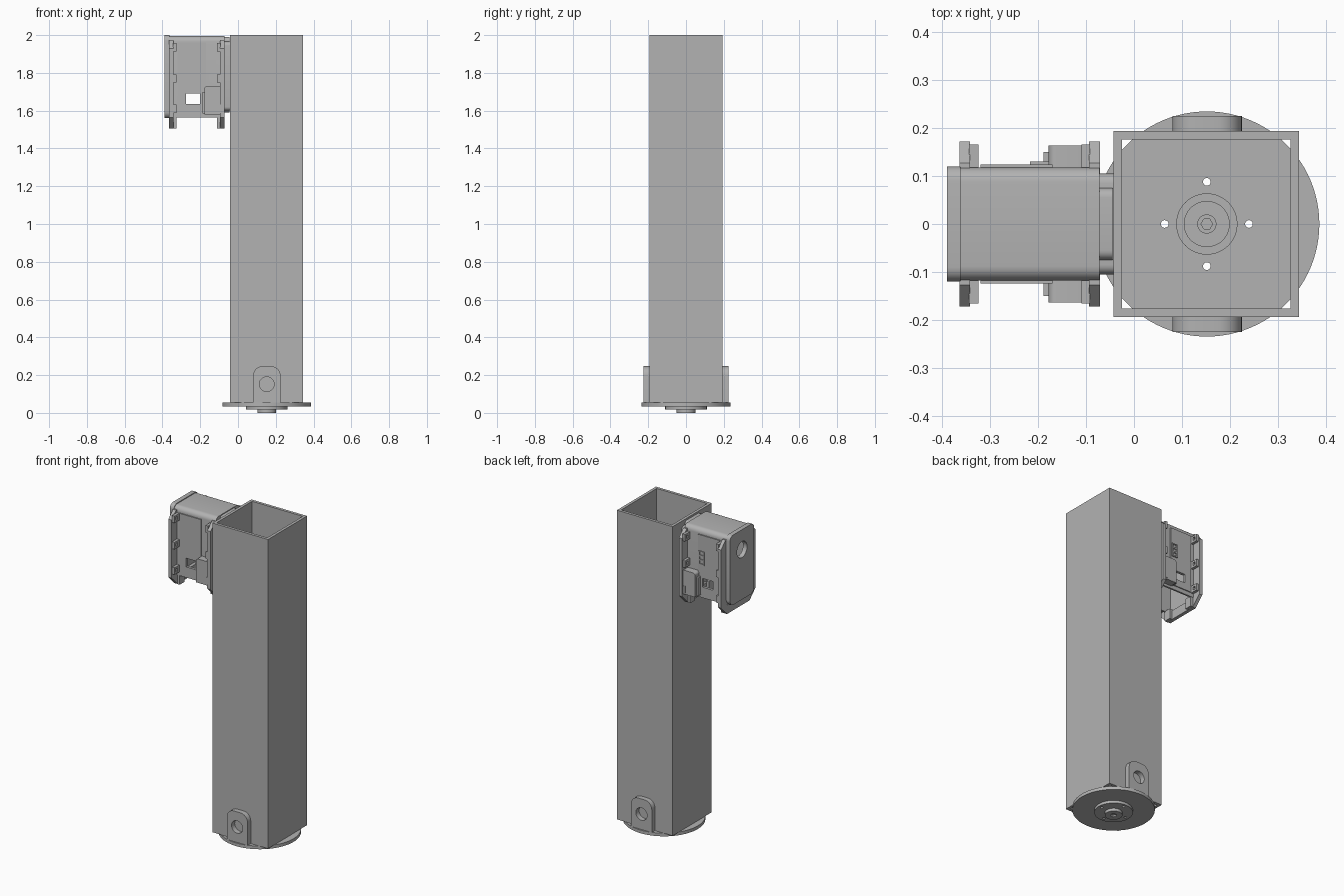
import bpy, bmesh, math

if "Cube" in bpy.data.objects:
    bpy.data.objects.remove(bpy.data.objects["Cube"])

grey = bpy.data.materials.new("plain_grey")
grey.use_nodes = True
grey.diffuse_color = (0.448, 0.448, 0.448, 1)
grey.node_tree.nodes["Principled BSDF"].inputs["Base Color"].default_value = grey.diffuse_color

CX = 0.152  # column axis


def prism(name, points, axis, lo, hi):
    """Extrude a 2D outline along an axis."""
    place = {"x": lambda u, v, d: (d, u, v),
             "y": lambda u, v, d: (u, d, v),
             "z": lambda u, v, d: (u, v, d)}[axis]
    bm = bmesh.new()
    a = [bm.verts.new(place(u, v, lo)) for u, v in points]
    b = [bm.verts.new(place(u, v, hi)) for u, v in points]
    bm.faces.new(a)
    bm.faces.new(b)
    for i in range(len(a)):
        j = (i + 1) % len(a)
        bm.faces.new((a[i], a[j], b[j], b[i]))
    bmesh.ops.recalc_face_normals(bm, faces=bm.faces)
    mesh = bpy.data.meshes.new(name)
    bm.to_mesh(mesh)
    bm.free()
    mesh.materials.append(grey)
    obj = bpy.data.objects.new(name, mesh)
    bpy.context.collection.objects.link(obj)
    return obj


def circle(u, v, r, n=48):
    return [(u + r * math.cos(math.tau * i / n), v + r * math.sin(math.tau * i / n))
            for i in range(n)]


def rect(u0, u1, v0, v1, low=0, high=0, steps=6):
    """Rectangle with rounded (or, with one step, chamfered) lower and upper corners."""
    pts = []
    for u, v, su, sv, r, start in ((u1, v0, -1, 1, low, 270), (u1, v1, -1, -1, high, 0),
                                   (u0, v1, 1, -1, high, 90), (u0, v0, 1, 1, low, 180)):
        if r == 0:
            pts.append((u, v))
            continue
        for i in range(steps + 1):
            t = math.radians(start + 90 * i / steps)
            pts.append((u + su * r + r * math.cos(t), v + sv * r + r * math.sin(t)))
    return pts


def box(name, x0, x1, y0, y1, z0, z1):
    return prism(name, rect(x0, x1, y0, y1), "z", z0, z1)


def cut(obj, *cutters):
    """Subtract the cutters, bake the result and discard them."""
    for c in cutters:
        mod = obj.modifiers.new("cut", "BOOLEAN")
        mod.operation = "DIFFERENCE"
        mod.solver = "EXACT"
        mod.object = c
    bpy.context.view_layer.update()
    deps = bpy.context.evaluated_depsgraph_get()
    mesh = bpy.data.meshes.new_from_object(obj.evaluated_get(deps))
    obj.modifiers.clear()
    obj.data = mesh
    for c in cutters:
        bpy.data.objects.remove(c)
    return obj


def smooth(obj):
    bpy.ops.object.select_all(action="DESELECT")
    obj.select_set(True)
    bpy.context.view_layer.objects.active = obj
    bpy.ops.object.shade_smooth_by_angle(angle=math.radians(30))


# Square hollow column
column = box("column", -0.043, 0.345, -0.194, 0.194, 0.055, 2.0)
cut(column, box("bore", -0.025, 0.327, -0.176, 0.176, 0, 2.1))

# Round base plate and stepped hub
def bolt_holes():
    return [prism("bolt_hole", circle(CX + 0.088 * math.cos(k * math.pi / 2),
                                      0.088 * math.sin(k * math.pi / 2), 0.008, 20), "z", -0.1, 0.2)
            for k in range(4)]


base = cut(prism("base_plate", circle(CX, 0, 0.235, 96), "z", 0.035, 0.055), *bolt_holes())
boss = cut(prism("lower_boss", circle(CX, 0, 0.11, 64), "z", 0.018, 0.036), *bolt_holes())
cap = cut(prism("lower_cap", circle(CX, 0, 0.05), "z", 0.0, 0.019),
          prism("hex_socket", circle(CX, 0, 0.018, 6), "z", -0.1, 0.01))
ring = prism("hub_ring", circle(CX, 0, 0.064), "z", 0.05, 0.06)
hub = prism("hub", circle(CX, 0, 0.048), "z", 0.05, 0.07)
bolt = cut(prism("hub_bolt", circle(CX, 0, 0.02, 32), "z", 0.06, 0.08),
           prism("hex_socket", circle(CX, 0, 0.012, 6), "z", 0.073, 0.2))
rounded = [base, boss, cap, ring, hub, bolt]

# Mounting lugs with pin holes, front and back
for name, s in (("front_lug", -1), ("back_lug", 1)):
    lo, hi = sorted((s * 0.193, s * 0.226))
    lug = prism(name, rect(0.08, 0.225, 0.055, 0.247, 0, 0.05, 8), "y", lo, hi)
    cut(lug, prism("pin_hole", circle(CX, 0.152, 0.039), "y", -0.3, 0.3))
    rounded.append(lug)


# Drive housing: open-bottomed shell with windows
def window():
    return box("window", -0.275, -0.2, -0.3, 0.3, 1.635, 1.69)


housing = prism("housing", rect(-0.118, 0.118, 1.565, 1.995, 0, 0.03), "x", -0.366, -0.072)
cut(housing, box("cavity", -0.375, -0.085, -0.107, 0.107, 1.5, 1.983), window())
cover = prism("end_cover", rect(-0.12, 0.12, 1.56, 2.0, 0.035, 0.03), "x", -0.39, -0.362)
cut(cover, prism("cover_hole", circle(0, 1.875, 0.05), "x", -0.5, -0.3))
neck = prism("neck", rect(-0.105, 0.105, 1.6, 1.965, 0.02, 0.02), "x", -0.075, -0.042)
rim = prism("neck_rim", rect(-0.075, 0.075, 1.59, 1.99, 0.02, 0.02), "x", -0.074, -0.045)
rounded += [housing, cover, neck, rim]

# U-shaped flanges around the housing, with clips up both sides
for name, x0, x1, c0, c1 in (("outer", -0.364, -0.342, -0.344, -0.325),
                             ("inner", -0.094, -0.071, -0.11, -0.092)):
    flange = prism(name + "_flange", rect(-0.172, 0.172, 1.505, 1.975, 0.06, 0.045, 1), "x", x0, x1)
    cut(flange, box("opening", -0.5, 0, -0.117, 0.117, 1.562, 2.1))
    for s in (-1, 1):
        y0, y1 = sorted((s * 0.115, s * 0.166))
        for z in (1.61, 1.77, 1.935):
            clip = box(name + "_clip", c0, c1, y0, y1, z - 0.022, z + 0.022)
            cut(clip, box("clip_notch", c0 - 0.01, c1 + 0.01, *sorted((s * 0.135, s * 0.152)),
                          z - 0.01, z + 0.01))
        # Foot web under the housing corner
        f0, f1 = sorted((s * 0.07, s * 0.115))
        box(name + "_foot", c0, c1, f0, f1, 1.506, 1.57)

# Side panels and connector blocks on both sides
for name, s in (("front", -1), ("back", 1)):
    p0, p1 = sorted((s * 0.117, s * 0.124))
    cut(box(name + "_panel", -0.32, -0.17, p0, p1, 1.59, 1.96), window())
    b0, b1 = sorted((s * 0.115, s * 0.164))
    rounded.append(prism(name + "_connector", rect(-0.178, -0.085, 1.58, 1.73, 0, 0.015), "y", b0, b1))
    s0, s1 = sorted((s * 0.115, s * 0.15))
    box(name + "_connector_step", -0.189, -0.177, s0, s1, 1.585, 1.7)

# Three-way socket on the back panel
socket = box("socket", -0.217, -0.177, 0.12, 0.13, 1.775, 1.86)
cut(socket, *[box("slot", -0.209, -0.185, 0.124, 0.2, z, z + 0.018) for z in (1.782, 1.809, 1.836)])

for obj in rounded:
    smooth(obj)
